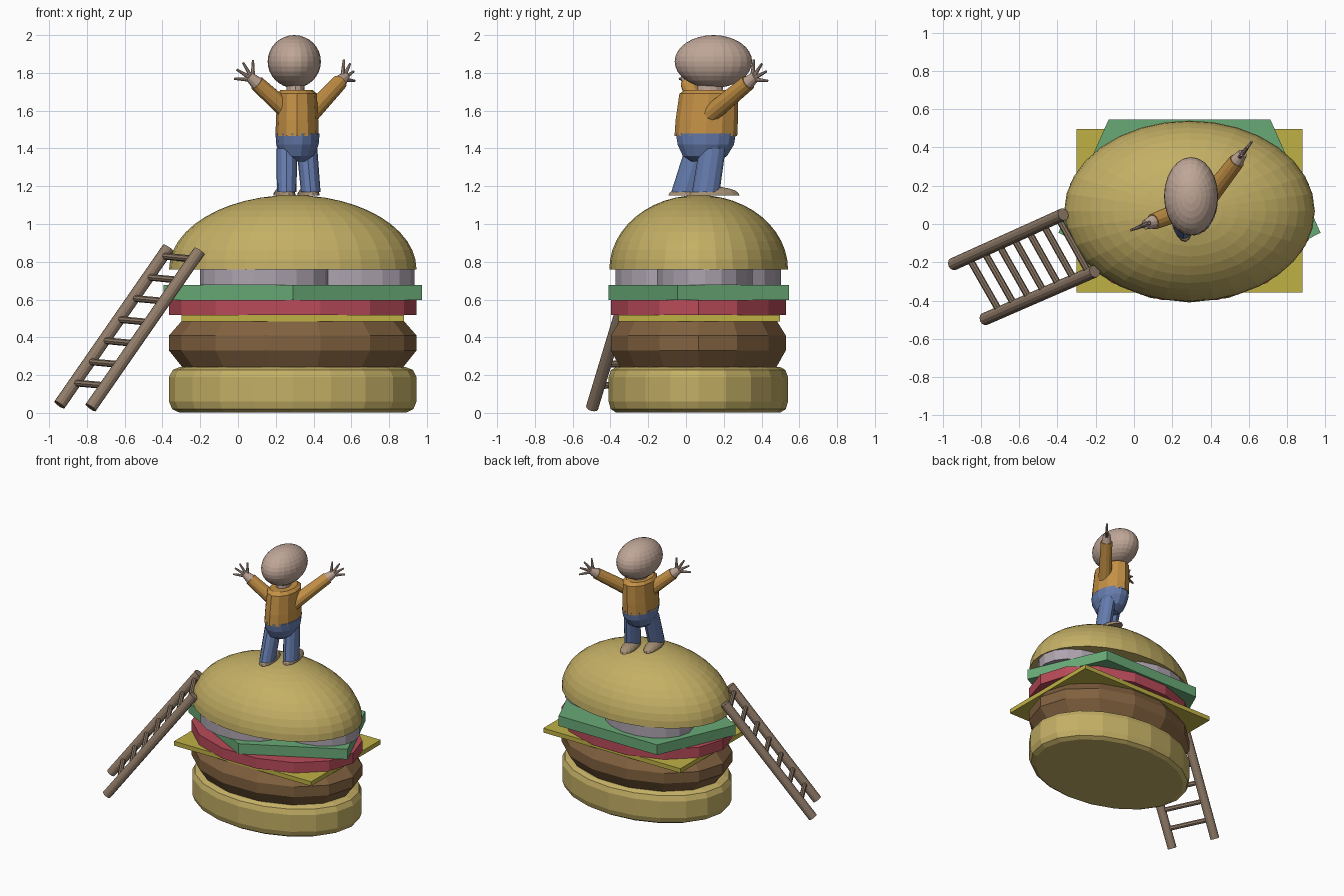
import bpy, bmesh, math
from mathutils import Vector, Matrix

if "Cube" in bpy.data.objects:
    bpy.data.objects.remove(bpy.data.objects["Cube"])


def material(name, rgb):
    m = bpy.data.materials.new(name)
    m.diffuse_color = (*rgb, 1)
    m.use_nodes = True
    m.node_tree.nodes["Principled BSDF"].inputs["Base Color"].default_value = m.diffuse_color
    return m


BUN = material("bun", (0.55, 0.43, 0.13))
PATTY = material("patty", (0.22, 0.12, 0.05))
CHEESE = material("cheese", (0.52, 0.44, 0.06))
TOMATO = material("tomato", (0.48, 0.07, 0.10))
LETTUCE = material("lettuce", (0.14, 0.40, 0.18))
ONION = material("onion", (0.42, 0.37, 0.43))
SKIN = material("skin", (0.52, 0.38, 0.31))
SHIRT = material("shirt", (0.55, 0.28, 0.06))
DENIM = material("denim", (0.13, 0.20, 0.42))
SHOE = material("shoe", (0.38, 0.28, 0.18))
WOOD = material("wood", (0.28, 0.20, 0.14))


def finish(bm, name, mat):
    bmesh.ops.recalc_face_normals(bm, faces=bm.faces)
    me = bpy.data.meshes.new(name)
    bm.to_mesh(me)
    bm.free()
    me.materials.append(mat)
    ob = bpy.data.objects.new(name, me)
    bpy.context.collection.objects.link(ob)
    return ob


def loft(name, rings, mat, n=14, phase=0.0):
    """Capped stack of elliptical rings (x, y, z, rx, ry)."""
    bm = bmesh.new()
    loops = []
    for x, y, z, rx, ry in rings:
        angles = [math.radians(phase) + math.tau * i / n for i in range(n)]
        loops.append([bm.verts.new((x + rx * math.cos(a), y + ry * math.sin(a), z)) for a in angles])
    for lo, hi in zip(loops, loops[1:]):
        for i in range(n):
            j = (i + 1) % n
            bm.faces.new((lo[i], lo[j], hi[j], hi[i]))
    bm.faces.new(loops[0][::-1])
    bm.faces.new(loops[-1])
    return finish(bm, name, mat)


def layer(name, profile, mat, n=14, phase=0.0, c=(0.29, 0.065), r=(0.655, 0.475)):
    """Burger layer: profile of (scale, z) around the burger centre."""
    return loft(name, [(c[0], c[1], z, r[0] * s, r[1] * s) for s, z in profile], mat, n, phase)


def ellipsoid(name, c, r, mat, turn=0.0, u=20, v=14, flat_bottom=False):
    bm = bmesh.new()
    bmesh.ops.create_uvsphere(bm, u_segments=u, v_segments=v, radius=1)
    if flat_bottom:
        geom = bm.verts[:] + bm.edges[:] + bm.faces[:]
        bmesh.ops.bisect_plane(bm, geom=geom, dist=1e-5, plane_co=(0, 0, 0),
                               plane_no=(0, 0, -1), clear_outer=True)
        bmesh.ops.holes_fill(bm, edges=[e for e in bm.edges if e.is_boundary])
    bm.transform(Matrix.Translation(c) @ Matrix.Rotation(turn, 4, 'Z') @ Matrix.Diagonal((*r, 1)))
    return finish(bm, name, mat)


def rod(name, a, b, r1, r2, mat, n=12):
    a, b = Vector(a), Vector(b)
    d = b - a
    bm = bmesh.new()
    bmesh.ops.create_cone(bm, cap_ends=True, segments=n, radius1=r1, radius2=r2, depth=d.length)
    bm.transform(Matrix.Translation((a + b) / 2) @ d.to_track_quat('Z', 'Y').to_matrix().to_4x4())
    return finish(bm, name, mat)


# Burger stack
layer("bottom_bun", [(0.92, 0.003), (0.975, 0.02), (1, 0.06), (1, 0.19), (0.97, 0.228), (0.91, 0.243)], BUN, 20)
layer("patty", [(0.89, 0.24), (1, 0.33), (1, 0.41), (0.90, 0.485)], PATTY)
layer("cheese", [(math.sqrt(2), 0.484), (math.sqrt(2), 0.518)], CHEESE, 4, 45, (0.29, 0.07), (0.59, 0.427))
layer("tomato", [(1, 0.518), (1, 0.598)], TOMATO)
layer("lettuce", [(1, 0.598), (1, 0.677)], LETTUCE, 5, -90, (0.29, 0.118), (0.72, 0.528))
for i, c in enumerate([(0.14, -0.12), (0.595, 0.10), (0.14, 0.25)]):
    layer(f"onion_{i + 1}", [(1, 0.677), (1, 0.762)], ONION, 18, 0, c, (0.34, 0.257))
ellipsoid("top_bun", (0.29, 0.067, 0.76), (0.655, 0.473, 0.393), BUN, u=32, v=24, flat_bottom=True)

# Ladder
bot = [Vector((-0.78, -0.497, 0.028)), Vector((-0.945, -0.21, 0.043))]
top = [Vector((-0.205, -0.247, 0.856)), Vector((-0.37, 0.05, 0.872))]
for i in range(2):
    rod(f"ladder_rail_{i + 1}", bot[i], top[i], 0.033, 0.033, WOOD)
for i in range(7):
    t = 0.14 + 0.81 * i / 6
    rod(f"ladder_rung_{i + 1}", bot[0].lerp(top[0], t), bot[1].lerp(top[1], t), 0.018, 0.018, WOOD, 8)

# Shoes and legs
for side, hip, foot in (("left", (0.258, 0.065), (0.258, -0.005)), ("right", (0.365, 0.14), (0.385, 0.105))):
    loft(f"{side}_leg", [(*foot, 1.17, 0.052, 0.073), (*hip, 1.40, 0.055, 0.07)], DENIM, 12)
    ellipsoid(f"{side}_shoe", (foot[0] - 0.012, foot[1] + 0.045, 1.152), (0.055, 0.135, 0.045),
              SHOE, 0.18, 16, 10, True)

# Pelvis, torso, neck and head
loft("pelvis", [(0.31, 0.1, 1.33, 0.05, 0.07), (0.312, 0.1, 1.36, 0.09, 0.12),
                (0.315, 0.105, 1.42, 0.112, 0.153), (0.315, 0.105, 1.48, 0.117, 0.163)], DENIM, 14)
loft("shirt", [(0.313, 0.105, 1.465, 0.115, 0.166), (0.313, 0.11, 1.55, 0.112, 0.165),
               (0.313, 0.12, 1.69, 0.104, 0.155), (0.31, 0.12, 1.71, 0.085, 0.125)], SHIRT, 12)
loft("neck", [(0.305, 0.125, 1.69, 0.048, 0.068), (0.302, 0.13, 1.76, 0.048, 0.068)], SKIN, 12)
ellipsoid("head", (0.298, 0.145, 1.86), (0.141, 0.205, 0.14), SKIN, u=24, v=16)

# Raised arms with spread fingers
arms = (("left", Vector((0.265, 0.075, 1.595)), Vector((0.10, 0.012, 1.745))),
        ("right", Vector((0.375, 0.12, 1.575)), Vector((0.538, 0.33, 1.75))))
for side, shoulder, wrist in arms:
    d = (wrist - shoulder).normalized()
    fan = d.cross(Vector((0, 0, 1)).cross(d)).normalized()
    rod(f"{side}_sleeve", shoulder, wrist, 0.05, 0.042, SHIRT)
    palm = wrist + d * 0.03
    rod(f"{side}_palm", wrist - d * 0.01, wrist + d * 0.06, 0.038, 0.025, SKIN)
    for k, angle in enumerate((-38, -10, 18, 50)):
        a = math.radians(angle)
        out = d * math.cos(a) + fan * math.sin(a)
        rod(f"{side}_finger_{k + 1}", palm, palm + out * 0.105, 0.014, 0.006, SKIN, 8)
